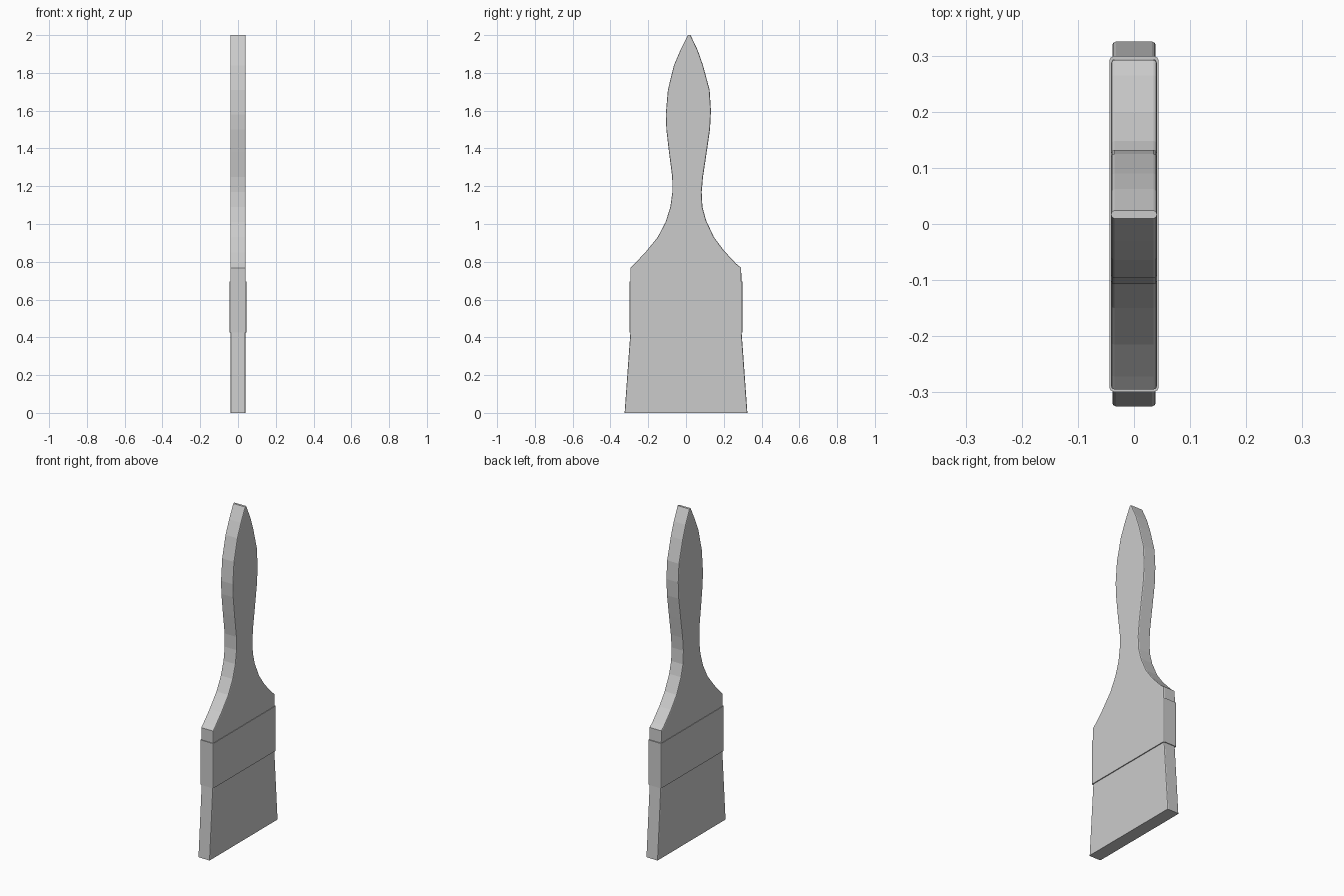
import bpy
import bmesh

if "Cube" in bpy.data.objects:
    bpy.data.objects.remove(bpy.data.objects["Cube"])


def slab(name, outline, half_x, bevel):
    """Extrude a (y, z) outline along x and round its long edges."""
    bm = bmesh.new()
    face = bm.faces.new([bm.verts.new((-half_x, y, z)) for y, z in outline])
    ext = bmesh.ops.extrude_face_region(bm, geom=[face])
    moved = [v for v in ext["geom"] if isinstance(v, bmesh.types.BMVert)]
    bmesh.ops.translate(bm, verts=moved, vec=(2 * half_x, 0, 0))
    bmesh.ops.recalc_face_normals(bm, faces=bm.faces[:])
    # long edges only: the level ends stay crisp
    edges = [e for e in bm.edges
             if e.verts[0].co.x * e.verts[1].co.x > 0
             and abs(e.verts[0].co.z - e.verts[1].co.z) > 1e-4]
    bmesh.ops.bevel(bm, geom=edges, offset=bevel, segments=2,
                    profile=0.5, affect='EDGES', clamp_overlap=True)
    mesh = bpy.data.meshes.new(name)
    bm.to_mesh(mesh)
    bm.free()
    obj = bpy.data.objects.new(name, mesh)
    bpy.context.collection.objects.link(obj)
    return obj


# handle: slightly lopsided grip flaring into the shoulders
left = [(-0.295, 0.60), (-0.295, 0.768), (-0.272, 0.79), (-0.215, 0.85),
        (-0.15, 0.93), (-0.108, 1.01), (-0.083, 1.09), (-0.072, 1.17),
        (-0.073, 1.25), (-0.09, 1.38), (-0.104, 1.50), (-0.107, 1.58),
        (-0.096, 1.71), (-0.064, 1.84), (-0.03, 1.92), (0.010, 2.0)]
right = [(0.024, 2.0), (0.062, 1.92), (0.09, 1.84), (0.125, 1.71),
         (0.132, 1.60), (0.127, 1.50), (0.108, 1.37), (0.090, 1.25),
         (0.083, 1.17), (0.087, 1.09), (0.106, 1.02), (0.148, 0.93),
         (0.20, 0.86), (0.265, 0.79), (0.292, 0.768), (0.295, 0.60)]
slab("handle", left + right, 0.041, 0.007)

# metal ferrule band
slab("ferrule", [(-0.299, 0.425), (-0.299, 0.695),
                 (0.299, 0.695), (0.299, 0.425)], 0.044, 0.008)

# bristles, widening to the tip
slab("bristles", [(-0.325, 0.0), (-0.292, 0.46),
                  (0.292, 0.46), (0.325, 0.0)], 0.0385, 0.006)
